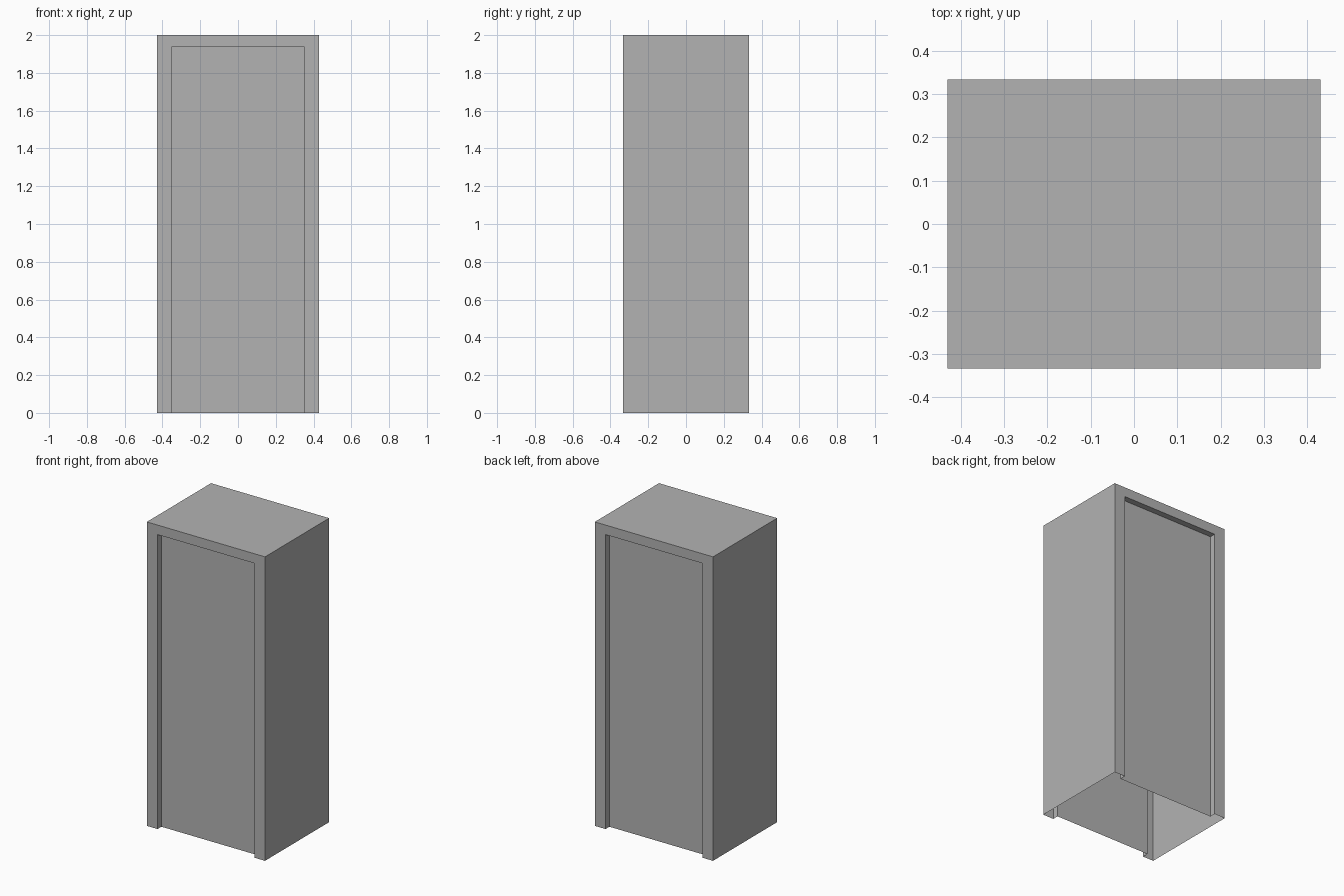
import bpy, bmesh
from mathutils import Vector

old = bpy.data.objects.get("Cube")
if old:
    bpy.data.objects.remove(old, do_unlink=True)

WIDTH, DEPTH, HEIGHT = 0.86, 0.667, 2.0
DOOR_HALF, DOOR_TOP, RECESS = 0.352, 1.937, 0.04

# Single plain grey
grey = bpy.data.materials.new("plain_grey")
grey.use_nodes = True
colour = (0.45, 0.45, 0.45, 1)
grey.diffuse_color = colour
grey.node_tree.nodes["Principled BSDF"].inputs["Base Color"].default_value = colour

# Cabin shell: thin-walled box, open underneath
bm = bmesh.new()
bmesh.ops.create_cube(bm, size=1)
bmesh.ops.scale(bm, vec=(WIDTH, DEPTH, HEIGHT), verts=bm.verts)
bmesh.ops.translate(bm, vec=(0, 0, HEIGHT / 2), verts=bm.verts)
bm.normal_update()
bmesh.ops.delete(bm, geom=[f for f in bm.faces if f.normal.z < -0.5], context="FACES_ONLY")


def cut(side, faces, point, normal):
    """Split the given wall faces along a plane."""
    edges = {e for f in faces for e in f.edges}
    verts = {v for f in faces for v in f.verts}
    bmesh.ops.bisect_plane(bm, geom=list(faces) + list(edges) + list(verts),
                           plane_co=point, plane_no=normal)
    bm.normal_update()
    return [f for f in bm.faces if f.normal.y * side > 0.5]


def is_door(face):
    c = face.calc_center_median()
    return abs(c.x) < DOOR_HALF and c.z < DOOR_TOP


# Recessed doorway in the front and back walls
for side in (-1, 1):
    wall = [f for f in bm.faces if f.normal.y * side > 0.5]
    for x in (-DOOR_HALF, DOOR_HALF):
        wall = cut(side, wall, (x, 0, 0), (1, 0, 0))
    middle = [f for f in wall if abs(f.calc_center_median().x) < DOOR_HALF]
    wall = cut(side, middle, (0, 0, DOOR_TOP), (0, 0, 1))
    door = next(f for f in wall if is_door(f))
    made = bmesh.ops.extrude_face_region(bm, geom=[door])["geom"]
    moved = [g for g in made if isinstance(g, bmesh.types.BMVert)]
    bmesh.ops.translate(bm, vec=Vector((0, -side * RECESS, 0)), verts=moved)
    if door.is_valid:
        bmesh.ops.delete(bm, geom=[door], context="FACES_ONLY")
    # Leave the threshold open like the rest of the underside
    sill = [f for f in bm.faces if all(abs(v.co.z) < 0.001 for v in f.verts)]
    bmesh.ops.delete(bm, geom=sill, context="FACES_ONLY")
    bm.normal_update()

bmesh.ops.recalc_face_normals(bm, faces=bm.faces)
mesh = bpy.data.meshes.new("cabin_shell")
bm.to_mesh(mesh)
bm.free()
mesh.materials.append(grey)
bpy.context.collection.objects.link(bpy.data.objects.new("cabin_shell", mesh))
